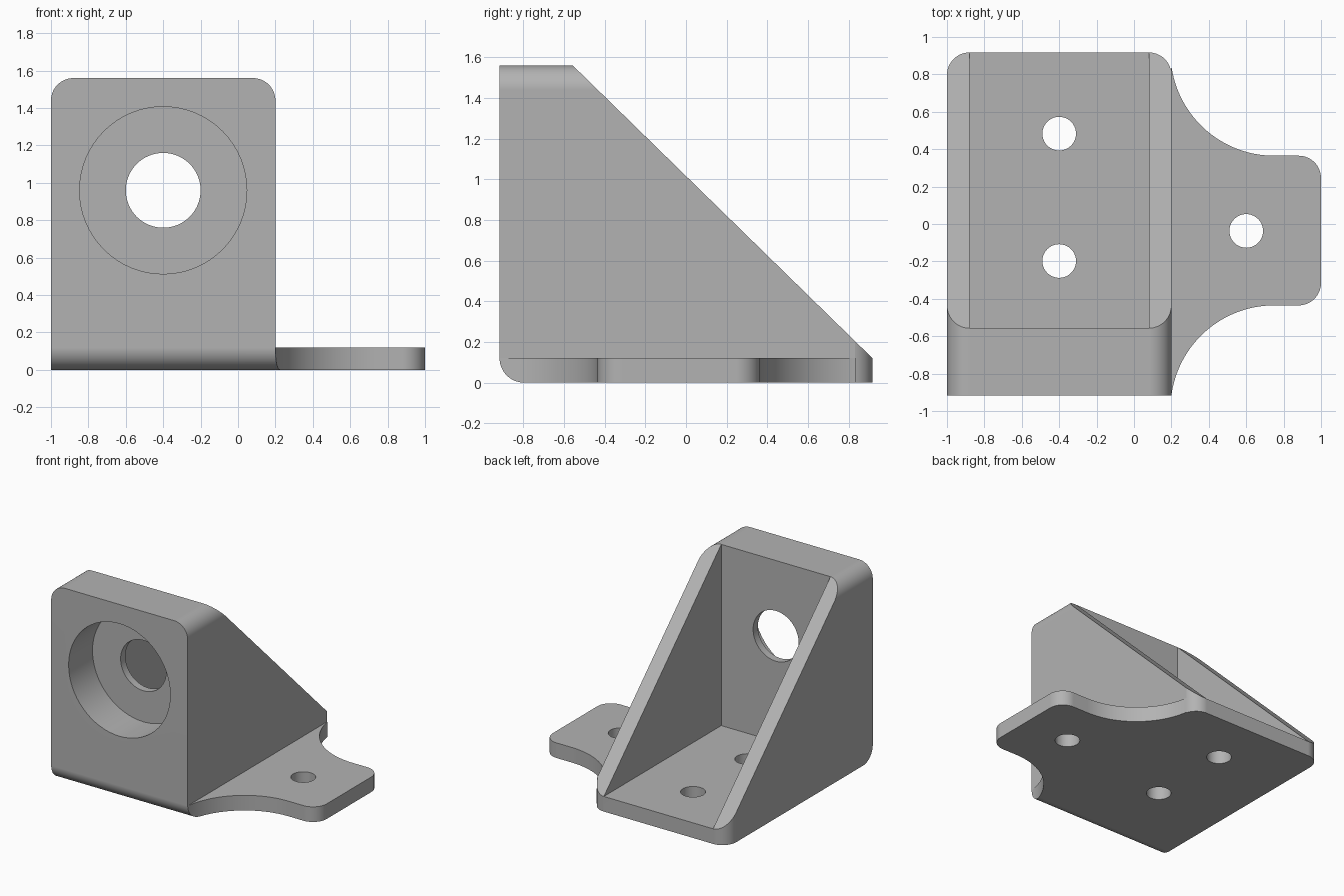
import bpy, bmesh
from math import cos, sin, radians
from mathutils import Vector

cube = bpy.data.objects.get("Cube")
if cube:
    bpy.data.objects.remove(cube, do_unlink=True)

# Main sizes
LEFT, RIGHT, TIP = -1.0, 0.2, 1.0       # block sides and flange tip
Y, TOP, WALL = 0.917, 1.56, 0.12        # half depth, height, wall and fillet size
PLATE = -0.557                          # back of the front plate
MID = (LEFT + RIGHT) / 2

grey = bpy.data.materials.new("plain grey")
grey.use_nodes = True
grey.diffuse_color = (0.45, 0.45, 0.45, 1)
grey.node_tree.nodes["Principled BSDF"].inputs["Base Color"].default_value = (0.45, 0.45, 0.45, 1)


def arc(cx, cy, r, start, end, steps=16):
    angles = [radians(start + (end - start) * i / steps) for i in range(steps + 1)]
    return [(cx + r * cos(a), cy + r * sin(a)) for a in angles]


def prism(name, outline, axis, low, high):
    """Extrude a 2D outline along x, y or z."""
    place = {"x": lambda u, v, w: (w, u, v),
             "y": lambda u, v, w: (u, w, v),
             "z": lambda u, v, w: (u, v, w)}[axis]
    bm = bmesh.new()
    face = bm.faces.new([bm.verts.new(place(u, v, low)) for u, v in outline])
    grown = bmesh.ops.extrude_face_region(bm, geom=[face])["geom"]
    shift = Vector(place(0, 0, high - low))
    bmesh.ops.translate(bm, vec=shift, verts=[g for g in grown if isinstance(g, bmesh.types.BMVert)])
    bmesh.ops.recalc_face_normals(bm, faces=bm.faces)
    mesh = bpy.data.meshes.new(name)
    bm.to_mesh(mesh)
    bm.free()
    mesh.materials.append(grey)
    obj = bpy.data.objects.new(name, mesh)
    bpy.context.collection.objects.link(obj)
    return obj


def combine(target, tool, operation):
    tool.hide_render = True
    mod = target.modifiers.new("cut", "BOOLEAN")
    mod.operation, mod.object, mod.solver = operation, tool, "EXACT"
    bpy.context.view_layer.objects.active = target
    bpy.ops.object.modifier_apply(modifier=mod.name)
    bpy.data.objects.remove(tool, do_unlink=True)


# Plan outline: rounded back corners, flange with concave flanks
plan = [(LEFT, -Y), (RIGHT, -Y)]
plan += arc(0.75, -0.99, 0.555, 172, 90, 32)
plan += arc(TIP - WALL, -0.435 + WALL, WALL, -90, 0)
plan += arc(TIP - WALL, 0.365 - WALL, WALL, 0, 90)
plan += arc(0.75, 0.92, 0.555, 270, 189, 32)
plan += arc(RIGHT - WALL, Y - WALL, WALL, 15, 90)
plan += arc(LEFT + WALL, Y - WALL, WALL, 90, 180)
bracket = prism("bracket", plan, "z", 0, TOP + 0.2)

# Front outline: tall block with rounded top corners, thin flange beside it
front = [(LEFT - 0.1, -0.1), (TIP + 0.1, -0.1), (TIP + 0.1, WALL), (RIGHT, WALL)]
front += arc(RIGHT - WALL, TOP - WALL, WALL, 0, 90)
front += arc(LEFT + WALL, TOP - WALL, WALL, 90, 180)
front += [(LEFT, WALL), (LEFT - 0.1, WALL)]
combine(bracket, prism("front_limit", front, "y", -1.2, 1.2), "INTERSECT")

# Side outline: rounded front bottom edge and sloping back
side = arc(-Y + WALL, WALL, WALL, 180, 270)
side += [(Y, 0), (Y, WALL), (PLATE, TOP), (-Y, TOP)]
combine(bracket, prism("side_limit", side, "x", -1.3, 1.3), "INTERSECT")

# Pocket between the side walls
pocket = [(LEFT + WALL, PLATE), (RIGHT - WALL, PLATE), (RIGHT - WALL, 1.3), (LEFT + WALL, 1.3)]
combine(bracket, prism("pocket", pocket, "z", WALL, 2), "DIFFERENCE")

# Counterbore and through hole in the front plate
for radius, end in ((0.447, -Y + 0.30), (0.2, -0.3)):
    ring = arc(MID, 0.96, radius, 0, 360, 64)[:-1]
    combine(bracket, prism("bore", ring, "y", -1.2, end), "DIFFERENCE")

# Screw holes in the floor and flange
for x, y in ((MID, 0.483), (MID, -0.198), (0.6, -0.037)):
    ring = arc(x, y, 0.09, 0, 360, 40)[:-1]
    combine(bracket, prism("screw_hole", ring, "z", -0.2, 0.3), "DIFFERENCE")

# Smooth fillets and bores, crisp edges elsewhere
bpy.ops.object.select_all(action="DESELECT")
bracket.select_set(True)
bpy.context.view_layer.objects.active = bracket
bpy.ops.object.shade_smooth_by_angle(angle=radians(25))
weighted = bracket.modifiers.new("even_shading", "WEIGHTED_NORMAL")
weighted.keep_sharp = True
